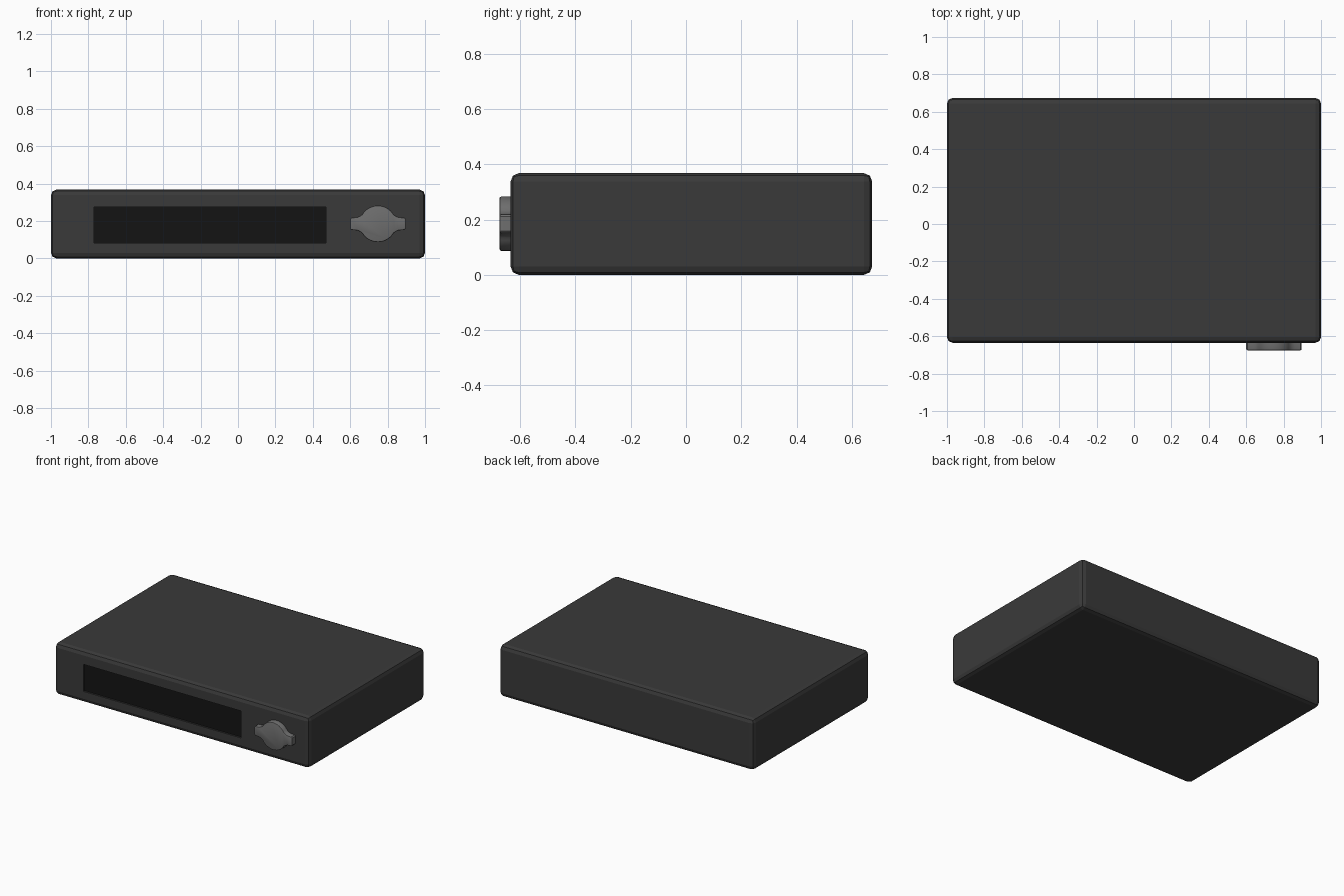
import bpy, bmesh
from math import sin, cos, asin, pi, radians

if "Cube" in bpy.data.objects:
    bpy.data.objects.remove(bpy.data.objects["Cube"])


def material(name, value):
    m = bpy.data.materials.new(name)
    m.diffuse_color = (value, value, value, 1)
    m.use_nodes = True
    m.node_tree.nodes["Principled BSDF"].inputs["Base Color"].default_value = m.diffuse_color
    return m


def box(name, lo, hi, mat=None):
    size = [b - a for a, b in zip(lo, hi)]
    bpy.ops.mesh.primitive_cube_add(size=1, location=[(a + b) / 2 for a, b in zip(lo, hi)])
    ob = bpy.context.object
    ob.name = name
    ob.scale = size
    bpy.ops.object.transform_apply(location=False, rotation=False, scale=True)
    if mat:
        ob.data.materials.append(mat)
    return ob


def bevel(ob, width, segments):
    mod = ob.modifiers.new("Bevel", 'BEVEL')
    mod.width, mod.segments = width, segments
    mod.limit_method = 'ANGLE'
    mod.angle_limit = radians(40)


case_mat = material("case_black", 0.042)
display_mat = material("display_black", 0.007)
knob_mat = material("knob_grey", 0.155)

FRONT = -0.635
RECESS = 0.015
X0, X1, Z0, Z1 = -0.77, 0.47, 0.083, 0.275

# Case with softened edges and a shallow window cut in the front
case = box("case", (-1, FRONT, 0), (1, 0.674, 0.368), case_mat)
bevel(case, 0.03, 2)
cutter = box("window_cutter", (X0, FRONT - 0.1, Z0), (X1, FRONT + RECESS, Z1), display_mat)
cutter.hide_render = True
cutter.display_type = 'WIRE'
cut = case.modifiers.new("Window", 'BOOLEAN')
cut.object = cutter
cut.operation = 'DIFFERENCE'
cut.solver = 'EXACT'
bpy.context.view_layer.objects.active = case
for mod in list(case.modifiers):
    bpy.ops.object.modifier_apply(modifier=mod.name)
bpy.data.objects.remove(cutter)

# Dark display glass at the bottom of the window
box("display", (X0, FRONT + RECESS - 0.003, Z0), (X1, FRONT + RECESS + 0.004, Z1), display_mat)

# Winged knob: one quarter of the outline, mirrored round
R, W = 0.098, 0.148
start = asin(0.05 / R)
quarter = [(W, 0.026), (W - 0.006, 0.033), (0.112, 0.035), (0.097, 0.041)]
quarter += [(R * cos(a), R * sin(a))
            for a in (start + (pi / 2 - start) * i / 8 for i in range(9))]
half = quarter + [(-x, z) for x, z in reversed(quarter[:-1])]
outline = half + [(x, -z) for x, z in reversed(half)]

bm = bmesh.new()
face = bm.faces.new([bm.verts.new((0.748 + x, FRONT + 0.005, 0.185 + z)) for x, z in outline])
ext = bmesh.ops.extrude_face_region(bm, geom=[face])
bmesh.ops.translate(bm, vec=(0, -0.675 - FRONT - 0.005, 0),
                    verts=[g for g in ext["geom"] if isinstance(g, bmesh.types.BMVert)])
bmesh.ops.recalc_face_normals(bm, faces=bm.faces)
rim = [e for e in bm.edges if all(v.co.y < -0.67 for v in e.verts)]
bmesh.ops.bevel(bm, geom=rim, offset=0.006, segments=2, profile=0.5, affect='EDGES')
mesh = bpy.data.meshes.new("knob")
bm.to_mesh(mesh)
bm.free()
knob = bpy.data.objects.new("knob", mesh)
bpy.context.collection.objects.link(knob)
mesh.materials.append(knob_mat)

bpy.ops.object.select_all(action='DESELECT')
knob.select_set(True)
bpy.context.view_layer.objects.active = knob
bpy.ops.object.shade_smooth_by_angle(angle=radians(35))
